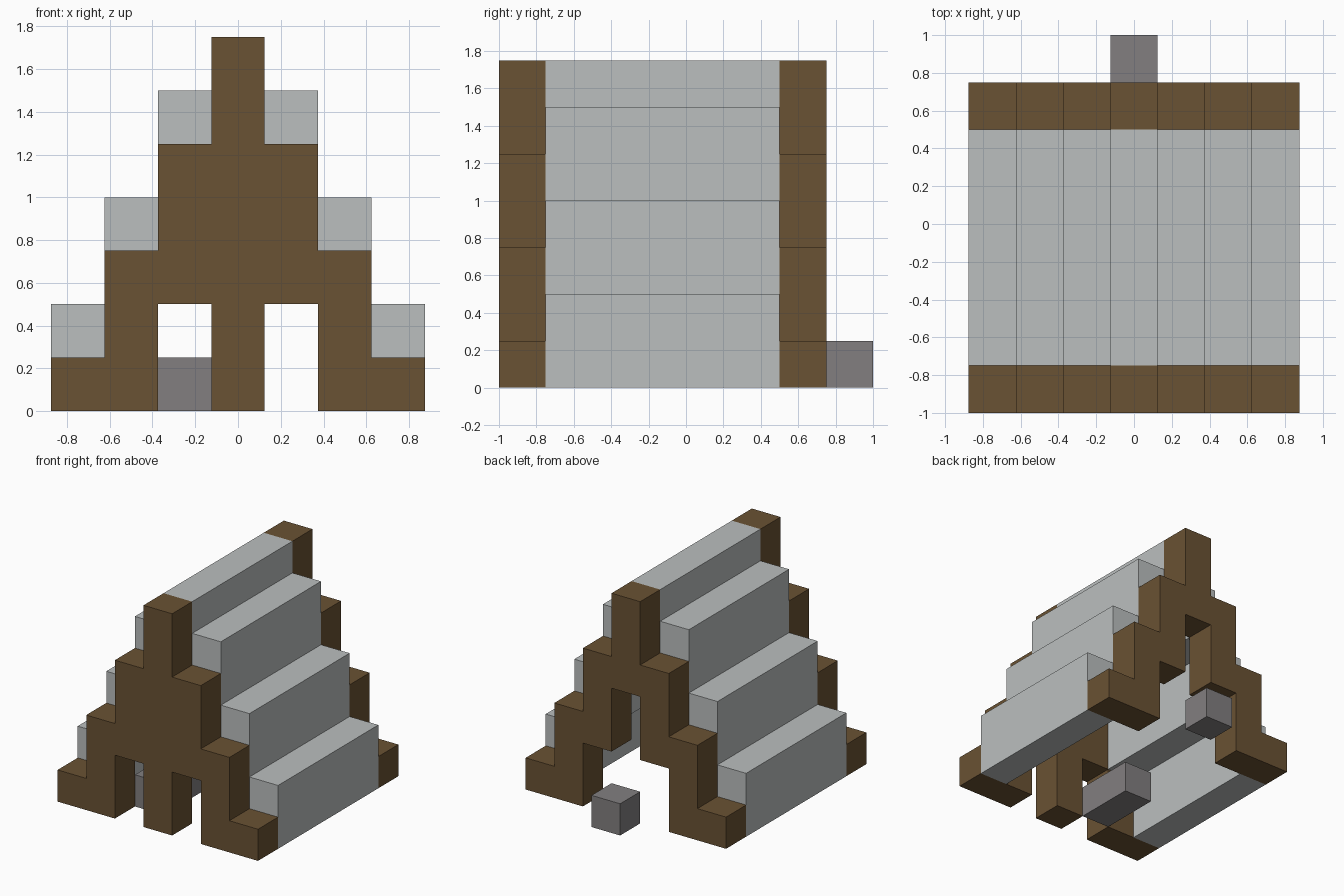
import bpy
import bmesh
from mathutils import Vector

cube = bpy.data.objects.get("Cube")
if cube:
    bpy.data.objects.remove(cube, do_unlink=True)

U = 0.25  # edge of one block


def make_material(name, color):
    mat = bpy.data.materials.new(name)
    mat.use_nodes = True
    mat.diffuse_color = (*color, 1)
    mat.node_tree.nodes["Principled BSDF"].inputs["Base Color"].default_value = (*color, 1)
    return mat


timber = make_material("brown timber", (0.144, 0.084, 0.033))
thatch = make_material("pale grey roof", (0.497, 0.521, 0.521))
stone = make_material("dark grey stone", (0.223, 0.212, 0.216))


def extrude_profile(name, profile, y0, y1, mat):
    """Extrude an x-z outline, given in blocks, from y0 to y1."""
    bm = bmesh.new()
    face = bm.faces.new([bm.verts.new((x * U, y0 * U, z * U)) for x, z in profile])
    result = bmesh.ops.extrude_face_region(bm, geom=[face])
    moved = [v for v in result["geom"] if isinstance(v, bmesh.types.BMVert)]
    bmesh.ops.translate(bm, verts=moved, vec=Vector((0, (y1 - y0) * U, 0)))
    bmesh.ops.recalc_face_normals(bm, faces=bm.faces)
    mesh = bpy.data.meshes.new(name)
    bm.to_mesh(mesh)
    bm.free()
    mesh.materials.append(mat)
    obj = bpy.data.objects.new(name, mesh)
    bpy.context.collection.objects.link(obj)
    return obj


def bar(name, column, z0, z1, y0, y1, mat):
    a, b = column - 0.5, column + 0.5
    return extrude_profile(name, [(a, z0), (b, z0), (b, z1), (a, z1)], y0, y1, mat)


def gable(name, inner, y0, y1):
    """Stepped end wall: the half outline is mirrored across the middle."""
    steps = [(1.5, 2), (1.5, 0), (3.5, 0), (3.5, 1), (2.5, 1), (2.5, 3),
             (1.5, 3), (1.5, 5), (0.5, 5), (0.5, 7)]
    half = inner + steps
    outline = half + [(-x, z) for x, z in reversed(half)]
    return extrude_profile(name, outline, y0, y1, timber)


# End walls: front with a central post, back with a tall doorway
gable("front_wall", [(0.5, 0), (0.5, 2)], -4, -3)
gable("back_wall", [(0.5, 4), (0.5, 2)], 2, 3)

# Stepped roof
for side, label in ((1, "left"), (-1, "right")):
    for level, column in enumerate((3, 2, 1)):
        bar(f"{label}_roof_step_{level + 1}", side * column,
            2 * level, 2 * level + 2, -3, 2, thatch)
bar("roof_ridge", 0, 6, 7, -3, 2, thatch)

# Stone blocks on the ground
bar("inside_stone_bench", -1, 0, 1, -3, -1, stone)
bar("doorstep_stone", 0, 0, 1, 3, 4, stone)
